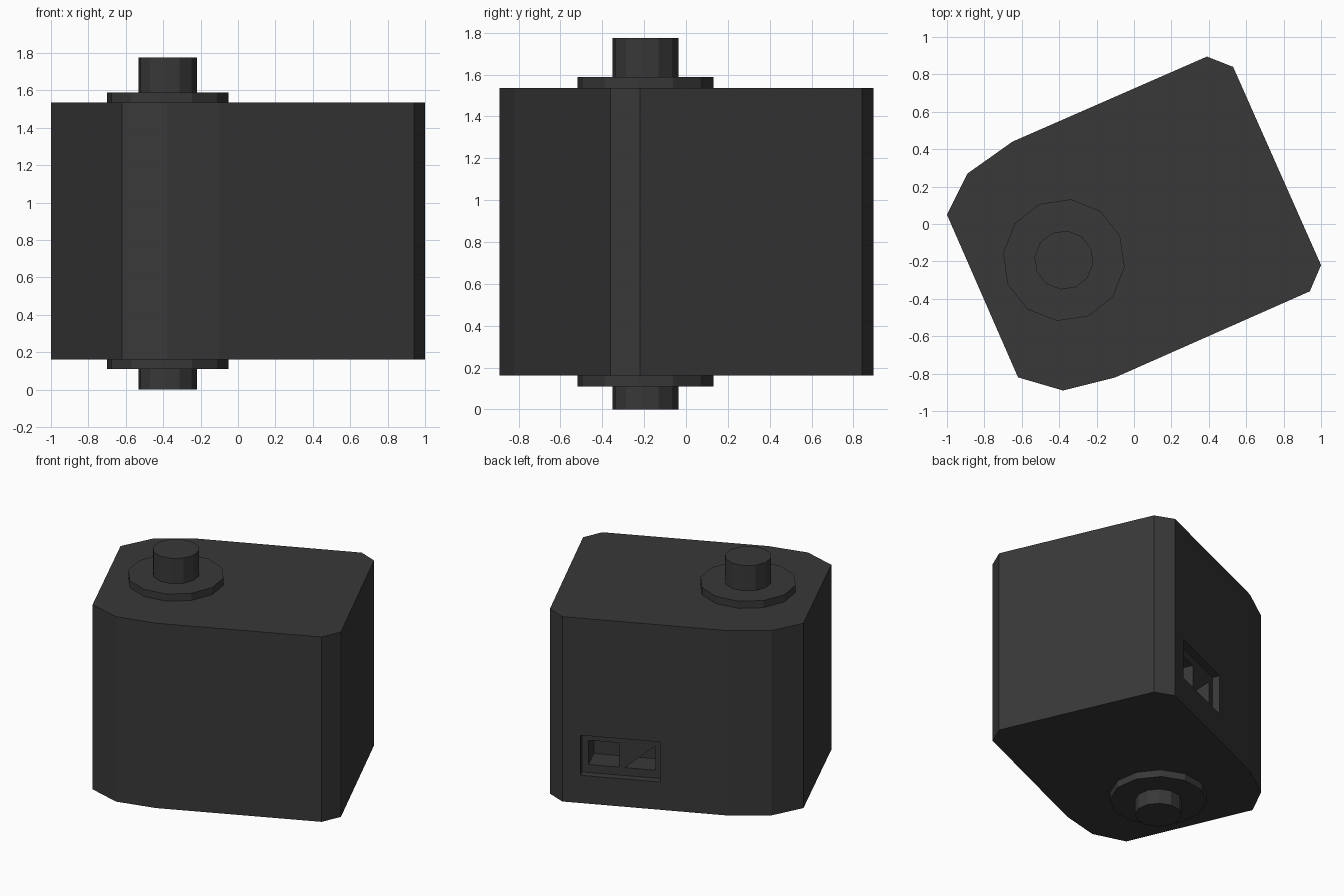
import bpy, bmesh, math
from mathutils import Vector

if "Cube" in bpy.data.objects:
    bpy.data.objects.remove(bpy.data.objects["Cube"])

dark = bpy.data.materials.new("dark_plastic")
dark.diffuse_color = (0.04, 0.04, 0.04, 1)
dark.use_nodes = True
dark.node_tree.nodes["Principled BSDF"].inputs["Base Color"].default_value = dark.diffuse_color


def extrude(name, points, vec):
    """Solid made by sweeping a flat polygon along a vector."""
    bm = bmesh.new()
    face = bm.faces.new([bm.verts.new(p) for p in points])
    res = bmesh.ops.extrude_face_region(bm, geom=[face], use_keep_orig=True)
    moved = [g for g in res["geom"] if isinstance(g, bmesh.types.BMVert)]
    bmesh.ops.translate(bm, verts=moved, vec=vec)
    bmesh.ops.recalc_face_normals(bm, faces=bm.faces)
    me = bpy.data.meshes.new(name)
    bm.to_mesh(me)
    bm.free()
    me.materials.append(dark)
    ob = bpy.data.objects.new(name, me)
    bpy.context.collection.objects.link(ob)
    return ob


def disc(name, radius, z0, z1, sides=12):
    turn = math.radians(23.4)
    ring = [(-0.375 + radius * math.cos(turn + 2 * math.pi * i / sides),
             -0.193 + radius * math.sin(turn + 2 * math.pi * i / sides), z0)
            for i in range(sides)]
    return extrude(name, ring, Vector((0, 0, z1 - z0)))


# Housing with chamfered corners
outline = [(-1, .05), (-.89, .27), (-.65, .44), (.39, .895), (.53, .84),
           (1, -.22), (.94, -.36), (-.1, -.82), (-.38, -.89), (-.62, -.82)]
Z0, Z1 = 0.162, 1.535
body = extrude("motor_housing", [(x, y, Z0) for x, y in outline], Vector((0, 0, Z1 - Z0)))

# Collars and shafts, top and bottom
disc("top_collar", 0.327, Z1, 1.588)
disc("top_shaft", 0.158, 1.588, 1.775)
disc("bottom_collar", 0.327, 0.11, Z0)
disc("bottom_shaft", 0.158, 0, 0.11)

# Connector socket frame on the back face: along the face, and inward
start = Vector((.39, .895, 0))
along = (Vector((-.65, .44, 0)) - start).normalized()
inward = Vector((-along.y, along.x, 0))


def on_face(corners, depth):
    return [start + along * s + inward * depth + Vector((0, 0, z)) for s, z in corners]


def cut(name, s0, s1, z0, z1, d0, d1):
    rect = [(s0, z0), (s1, z0), (s1, z1), (s0, z1)]
    cutter = extrude(name, on_face(rect, d0), inward * (d1 - d0))
    cutter.hide_render = True
    cutter.hide_viewport = True
    mod = body.modifiers.new(name, "BOOLEAN")
    mod.operation = "DIFFERENCE"
    mod.solver = "EXACT"
    mod.object = cutter


# Shallow recess with two deeper pockets
RECESS = 0.055
cut("recess_cutter", .124, .675, .368, .665, -.05, RECESS)
for i, (s0, s1) in enumerate([(.169, .38), (.418, .628)]):
    cut(f"pocket_cutter_{i}", s0, s1, .427, .607, .03, .235)

# Corner plate covering half of the second pocket
extrude("pocket_corner_plate", on_face([(.418, .427), (.628, .607), (.418, .607)], RECESS), inward * 0.004)
